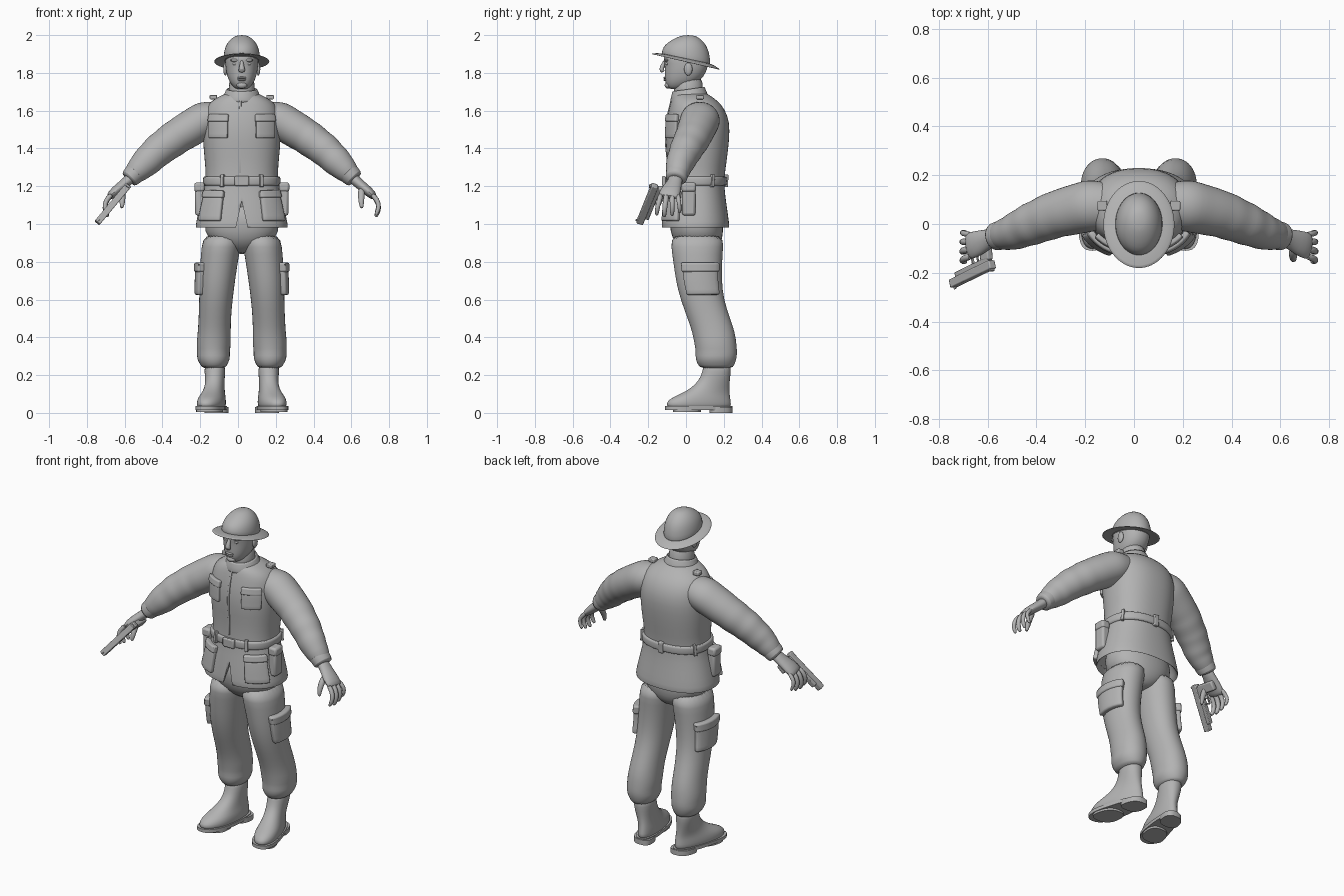
import bpy, bmesh, math
from mathutils import Vector, Matrix

if "Cube" in bpy.data.objects:
    bpy.data.objects.remove(bpy.data.objects["Cube"])

grey = bpy.data.materials.new("plain grey")
grey.use_nodes = True
grey.diffuse_color = (0.45, 0.45, 0.45, 1)
grey.node_tree.nodes["Principled BSDF"].inputs["Base Color"].default_value = (0.45, 0.45, 0.45, 1)
parts = []


def finish(name, bm, sub=0, bevel=0, solid=0):
    bmesh.ops.recalc_face_normals(bm, faces=bm.faces)
    me = bpy.data.meshes.new(name)
    bm.to_mesh(me)
    bm.free()
    me.materials.append(grey)
    ob = bpy.data.objects.new(name, me)
    bpy.context.collection.objects.link(ob)
    if solid:
        m = ob.modifiers.new("thickness", 'SOLIDIFY')
        m.thickness, m.offset = solid, 0
    if bevel:
        m = ob.modifiers.new("bevel", 'BEVEL')
        m.width, m.segments = bevel, 2
    if sub:
        ob.modifiers.new("smooth", 'SUBSURF').levels = sub
        ob.modifiers["smooth"].render_levels = sub
    parts.append(ob)
    return ob


def skin(name, rings, sub=1):
    """Bridge a list of point rings and cap the ends."""
    bm = bmesh.new()
    vs = [[bm.verts.new(p) for p in r] for r in rings]
    n = len(rings[0])
    for a, b in zip(vs, vs[1:]):
        for i in range(n):
            bm.faces.new((a[i], a[(i + 1) % n], b[(i + 1) % n], b[i]))
    bm.faces.new(vs[0])
    bm.faces.new(vs[-1])
    return finish(name, bm, sub)


def point(sec, t, n=2.0, off=0):
    """Point on a section (z, centre x, front y, back y, half width)."""
    z, cx, f, b, rx = sec
    c, s = math.cos(t), math.sin(t)
    return Vector((cx + (rx + off) * math.copysign(abs(c) ** (2 / n), c),
                   (f + b) / 2 + ((b - f) / 2 + off) * math.copysign(abs(s) ** (2 / n), s), z))


def loft(name, secs, seg=28, n=2.0, warp=None, sub=1):
    rings = [[point(s, math.tau * i / seg, n) for i in range(seg)] for s in secs]
    if warp:
        rings = [[warp(p) for p in r] for r in rings]
    return skin(name, rings, sub)


def at(secs, z):
    for a, b in zip(secs, secs[1:]):
        if a[0] <= z <= b[0]:
            k = (z - a[0]) / (b[0] - a[0])
            return tuple(p + (q - p) * k for p, q in zip(a, b))
    return secs[-1]


def patch(name, secs, a0, a1, z0, z1, off, n=2.3):
    """Raised panel that follows a lofted surface."""
    bm = bmesh.new()
    g = [[bm.verts.new(point(at(secs, z0 + (z1 - z0) * j / 5), math.radians(a0 + (a1 - a0) * i / 6), n))
          for i in range(7)] for j in range(6)]
    for j in range(5):
        for i in range(6):
            bm.faces.new((g[j][i], g[j][i + 1], g[j + 1][i + 1], g[j + 1][i]))
    return finish(name, bm, bevel=off * 0.4, solid=off * 2)


def tube(name, pts, seg=12, sub=1):
    """Limb through points (x, y, z, radius, radius along y)."""
    rings = []
    for i, p in enumerate(pts):
        t = (Vector(pts[min(i + 1, len(pts) - 1)][:3]) - Vector(pts[max(i - 1, 0)][:3])).normalized()
        u = Vector((0, 1, 0)) - t * t.y
        u.normalize()
        v = t.cross(u)
        rings.append([Vector(p[:3]) + u * p[-1] * math.cos(math.tau * k / seg)
                      + v * p[3] * math.sin(math.tau * k / seg) for k in range(seg)])
    return skin(name, rings, sub)


def box(name, loc, size, bevel=0.006, mat=Matrix()):
    bm = bmesh.new()
    bmesh.ops.create_cube(bm, size=1, matrix=mat @ Matrix.Translation(loc) @ Matrix.Diagonal((*size, 1)))
    return finish(name, bm, bevel=bevel)


def ball(name, loc, size):
    bm = bmesh.new()
    bmesh.ops.create_uvsphere(bm, u_segments=16, v_segments=10, radius=1,
                              matrix=Matrix.Translation(loc) @ Matrix.Diagonal((*size, 1)))
    return finish(name, bm)


# Jacket with hollow hem and front slit
coat = [(0.975, 0, -.13, .23, .245), (1.0, 0, -.13, .23, .245), (1.1, 0, -.118, .215, .222),
        (1.2, 0, -.102, .202, .195), (1.26, 0, -.1, .205, .19), (1.35, 0, -.1, .218, .198),
        (1.45, 0, -.11, .23, .207), (1.54, 0, -.105, .232, .207), (1.61, 0, -.09, .205, .195),
        (1.65, 0, -.08, .17, .165), (1.675, 0, -.07, .135, .12), (1.7, 0, -.05, .1, .07)]
cavity = [(1.14, 0, -.05, .12, .1), (1.13, 0, -.09, .18, .18), (0.985, 0, -.118, .218, .232)]
jacket = loft("jacket", cavity + coat, 36, 2.3)
bm = bmesh.new()
tri = [[bm.verts.new((x, y, z)) for x, z in ((0, 1.12), (-.04, .94), (.04, .94))] for y in (-.3, 0)]
bm.faces.new(tri[0])
bm.faces.new(tri[1])
for i in range(3):
    bm.faces.new((tri[0][i], tri[0][i - 1], tri[1][i - 1], tri[1][i]))
slit = finish("slit_cutter", bm)
cut = jacket.modifiers.new("slit", 'BOOLEAN')
cut.operation, cut.object, cut.solver = 'DIFFERENCE', slit, 'EXACT'
slit.hide_render = True
patch("button_placket", coat, -93, -90.5, 1.27, 1.66, .004)

# Belt, buckle and loops
loft("belt", [(z, 0, -.1 - o, .205 + o, .194 + o) for z, o in
              ((1.2, -.02), (1.203, .009), (1.21, .012), (1.245, .012), (1.252, .009), (1.255, -.02))], 36, 2.3)
box("buckle", (0, -.117, 1.228), (.075, .02, .052))
for k, a in enumerate((-62, -118, 30, 150, 90)):
    patch("belt_loop", coat, a - 3, a + 3, 1.195, 1.262, .02)

# Collar and neck
loft("neck", [(1.62, 0, -.06, .1, .075), (1.7, 0, -.068, .09, .07), (1.8, 0, -.06, .09, .068)], 20)
loft("collar", [(1.64, 0, -.085, .125, .115), (1.665, 0, -.085, .118, .103), (1.71, 0, -.073, .1, .083),
                (1.717, 0, -.068, .095, .078), (1.69, 0, -.055, .085, .065)], 28,
     warp=lambda p: p + Vector((0, 0, .14 * p.y)))

# Trousers seat
loft("trouser_seat", [(.84, 0, .02, .13, .03), (.87, 0, -.03, .17, .1), (.92, 0, -.075, .195, .185),
                      (1.0, 0, -.09, .2, .205), (1.12, 0, -.085, .18, .18)], 28, 2.2)

# Head and face
loft("head", [(1.712, 0, -.085, .0, .025), (1.725, 0, -.1, .02, .045), (1.75, 0, -.11, .06, .064),
              (1.78, 0, -.113, .095, .077), (1.82, 0, -.113, .113, .085), (1.85, 0, -.114, .118, .087),
              (1.88, 0, -.122, .12, .088), (1.93, 0, -.1, .1, .075)], 28, 2.2)
tube("nose", [(0, -.108, 1.868, .008, .01), (0, -.122, 1.84, .012, .012), (0, -.132, 1.82, .018, .014),
              (0, -.12, 1.803, .019, .012)], 10)
ball("upper_lip", (0, -.111, 1.774), (.026, .009, .006))
ball("lower_lip", (0, -.11, 1.763), (.022, .009, .006))
ball("chin", (0, -.095, 1.735), (.028, .018, .018))


# Helmet, tilted back
def tilt(p):
    return Vector((p.x, p.y, p.z - .23 * p.y * max(0, 1 - max(0, p.z - 1.862) / .13)))


loft("helmet_dome", [(1.85, 0, -.128, .128, .097), (1.88, 0, -.13, .13, .098), (1.92, 0, -.122, .124, .093),
                     (1.955, 0, -.098, .108, .08), (1.985, 0, -.055, .075, .054), (2.0, 0, -.015, .04, .022)],
     32, warp=tilt)
loft("helmet_brim", [(1.868, 0, -.12, .12, .09), (1.856, 0, -.18, .176, .145), (1.859, 0, -.182, .178, .147),
                     (1.863, 0, -.18, .176, .145), (1.882, 0, -.125, .125, .094)], 36, warp=tilt)

# Parts on both sides
arm = [(.08, .07, 1.575, .075, .09), (.2, .075, 1.55, .1, .108), (.34, .04, 1.465, .095, .098),
       (.44, 0, 1.392, .088, .088), (.52, -.035, 1.315, .077, .074), (.585, -.05, 1.25, .052, .055)]
leg = [(.235, .148, .08, .245, .06), (.25, .148, .065, .255, .068), (.285, .15, .048, .268, .09),
       (.32, .15, .052, .272, .086), (.36, .149, .045, .268, .092), (.42, .146, .035, .262, .088),
       (.5, .143, .008, .235, .086), (.6, .137, -.03, .2, .089), (.7, .13, -.055, .19, .095),
       (.8, .12, -.068, .192, .1), (.88, .11, -.08, .198, .104), (.95, .1, -.08, .2, .1)]
boot = [(.02, .143, -.1, .238, .07), (.045, .143, -.108, .24, .075), (.075, .143, -.09, .236, .074),
        (.1, .143, -.03, .232, .066), (.13, .143, .025, .23, .058), (.17, .143, .068, .232, .054),
        (.22, .143, .088, .238, .056), (.28, .143, .095, .24, .052)]
for s, side in ((1, "left_"), (-1, "right_")):
    def sec(secs):
        return [(z, s * c, f, b, r) for z, c, f, b, r in secs]

    def mir(pts):
        return [(s * p[0],) + tuple(p[1:]) for p in pts]

    def ang(a):
        return a if s > 0 else 180 - a

    # Sleeve with soft creases, cuff and shoulder tab
    rings = []
    for a, b in zip(arm, arm[1:]):
        for k in range(4):
            crease = 1 + .025 * math.sin(len(rings) * 2.2) * (len(rings) > 6)
            q = [u + (v - u) * k / 4 for u, v in zip(a, b)]
            rings.append(q[:3] + [q[3] * crease, q[4] * crease])
    tube(side + "sleeve", mir(rings + [arm[-1]]), 20)
    tube(side + "cuff", mir([(.555, -.045, 1.28, .05, .052), (.558, -.045, 1.277, .059, .063),
                             (.597, -.052, 1.238, .053, .058), (.6, -.053, 1.235, .042, .046)]), 18)
    box(side + "shoulder_tab", (s * .15, .075, 1.672), (.04, .04, .024), .005,)

    # Hand, fingers and thumb
    tube(side + "palm", mir([(.57, -.05, 1.262, .035, .04), (.61, -.058, 1.222, .027, .038),
                             (.65, -.075, 1.19, .028, .052), (.69, -.09, 1.155, .025, .058),
                             (.705, -.094, 1.14, .014, .05)]), 14)
    for i, name in enumerate(("index", "middle", "ring", "little")):
        y, r = -.133 + .03 * i, (.015, .016, .015, .013)[i]
        dy, dz = (-.018, -.01, 0, .008)[i], (0, -.008, -.002, .012)[i]
        tube(side + name + "_finger", mir([(.685, y, 1.16, r, r), (.718, y + dy * .4, 1.128, r, r),
                                           (.728, y + dy, 1.09 + dz, r * .9, r * .9),
                                           (.714, y + dy * 1.2, 1.055 + dz, r * .8, r * .8),
                                           (.707, y + dy * 1.2, 1.045 + dz, r * .4, r * .4)]), 8)
    tube(side + "thumb", mir([(.635, -.09, 1.19, .02, .02), (.633, -.125, 1.155, .02, .018),
                              (.632, -.143, 1.115, .016, .015), (.636, -.15, 1.08, .009, .009)]), 8)

    # Jacket pockets, flaps and belt pouch
    patch(side + "chest_pocket", coat, ang(-72), ang(-37), 1.455, 1.57, .012)
    patch(side + "chest_flap", coat, ang(-73), ang(-36), 1.54, 1.58, .018)
    patch(side + "hip_pocket", coat, ang(-66), ang(-26), 1.015, 1.15, .02)
    patch(side + "hip_flap", coat, ang(-67), ang(-25), 1.135, 1.175, .027)
    box(side + "pouch", (s * .222, .015, 1.13), (.05, .07, .17), .012)
    box(side + "pouch_lid", (s * .224, .015, 1.195), (.055, .076, .05), .012)

    # Trouser leg and cargo pocket
    loft(side + "trouser_leg", sec(leg), 24, 2.1)
    patch(side + "cargo_pocket", sec(leg), ang(-36), ang(48), .625, .77, .025, 2.1)
    patch(side + "cargo_flap", sec(leg), ang(-38), ang(50), .745, .795, .032, 2.1)

    # Boot, sole and heel with toes turned out
    def toe_out(p):
        low = max(0, min(1, (.2 - p.z) / .1))
        w = 1 - .28 * low * max(0, min(1, (p.y + .02) / .26))
        c = s * .143
        return Vector((c + (p.x - c) * w + s * .2 * (.13 - p.y) * low, p.y, p.z))

    loft(side + "boot", sec(boot), 24, 2.2, toe_out)
    for name, f, b, r, z0, z1 in (("sole", -.11, .245, .078, .016, .036), ("tread", -.07, .08, .07, .004, .02),
                                  ("heel", .125, .247, .078, 0, .03)):
        loft(side + name, [(z, s * .143, f, b, r) for z in (z0, z1)], 28, 2.6, toe_out, 0)

    # Face details
    ball(side + "eye", (s * .034, -.1, 1.848), (.016, .009, .008))
    ball(side + "brow", (s * .036, -.102, 1.867), (.024, .014, .008))
    ball(side + "ear", (s * .087, .012, 1.82), (.011, .022, .034))

# Pistol held in the right hand
aim = Vector((-.175, -.085, -.21)).normalized()
grip = (Vector((0, 1, 0)) - aim * aim.y).normalized()
frame = Matrix((aim, grip.cross(aim), -grip)).transposed().to_4x4()
frame = Matrix.Translation((-.6, -.165, 1.205)) @ frame
box("pistol_slide", (.135, 0, 0), (.27, .034, .036), .005, frame)
box("pistol_frame", (.12, 0, -.025), (.22, .028, .024), .004, frame)
box("pistol_grip", (.035, 0, -.075), (.055, .03, .11), .008, frame @ Matrix.Rotation(.15, 4, 'Y'))
box("front_sight", (.258, 0, .021), (.012, .006, .01), .001, frame)
box("rear_sight", (.012, 0, .021), (.012, .022, .01), .001, frame)
box("trigger_guard_bottom", (.088, 0, -.066), (.06, .012, .007), .002, frame)
box("trigger_guard_front", (.117, 0, -.05), (.007, .012, .036), .002, frame)
box("trigger", (.085, 0, -.048), (.007, .008, .026), .002, frame)

# Shade and centre
bpy.ops.object.select_all(action='DESELECT')
for ob in parts:
    ob.location.x += .02
    ob.select_set(True)
bpy.context.view_layer.objects.active = jacket
bpy.ops.object.shade_smooth_by_angle(angle=math.radians(50))
slit.hide_set(True)
